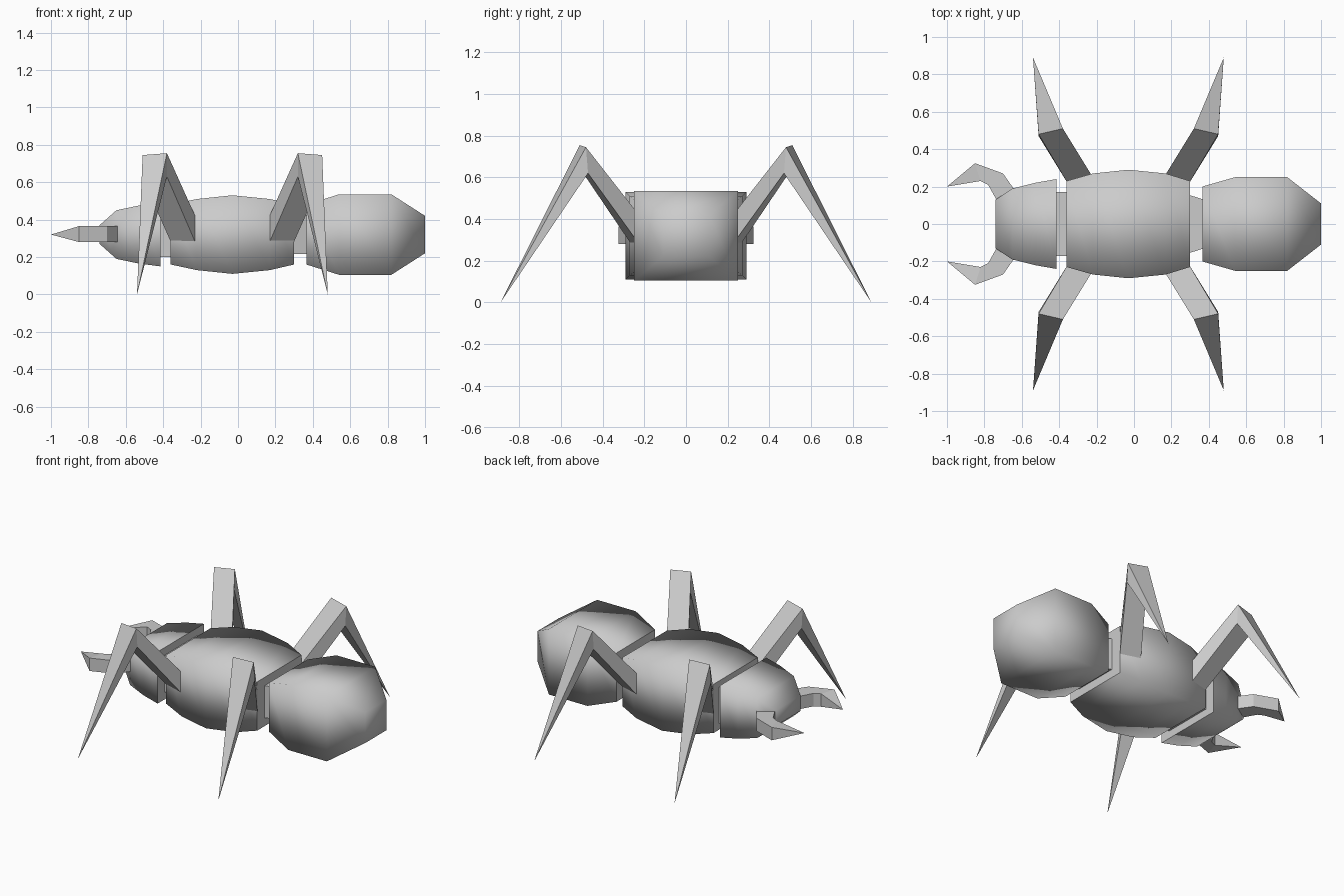
import bpy, bmesh

if "Cube" in bpy.data.objects:
    bpy.data.objects.remove(bpy.data.objects["Cube"])

CZ = 0.32       # height of the body axis
MID = -0.03     # x of the thorax centre

chitin = bpy.data.materials.new("grey_chitin")
chitin.diffuse_color = (0.6, 0.6, 0.6, 1)
chitin.use_nodes = True
chitin.node_tree.nodes["Principled BSDF"].inputs["Base Color"].default_value = chitin.diffuse_color


def loft(name, rings, smooth=False, sharp_caps=(True, True)):
    """Skin a list of four-cornered rings; a one-point ring closes to a tip."""
    bm = bmesh.new()
    vs = [[bm.verts.new(p) for p in r] for r in rings]
    for a, b in zip(vs, vs[1:]):
        for i in range(4):
            j = (i + 1) % 4
            if len(b) == 1:
                bm.faces.new((a[i], a[j], b[0]))
            else:
                bm.faces.new((a[i], a[j], b[j], b[i]))
    for ring, sharp in ((vs[0], sharp_caps[0]), (vs[-1], sharp_caps[1])):
        if len(ring) == 4:
            cap = bm.faces.new(ring)
            for e in cap.edges:
                e.smooth = not sharp
    bmesh.ops.recalc_face_normals(bm, faces=bm.faces)
    for f in bm.faces:
        f.smooth = smooth
    me = bpy.data.meshes.new(name)
    bm.to_mesh(me)
    bm.free()
    me.materials.append(chitin)
    ob = bpy.data.objects.new(name, me)
    bpy.context.collection.objects.link(ob)
    return ob


def body(name, sections, smooth=True, sharp_caps=(True, True)):
    """Square-section body part from (x, half width, half height)."""
    rings = [[(x, -w, CZ - h), (x, w, CZ - h), (x, w, CZ + h), (x, -w, CZ + h)]
             for x, w, h in sections]
    return loft(name, rings, smooth, sharp_caps)


# Body segments
body("head", [(-0.74, 0.13, 0.05), (-0.65, 0.19, 0.13), (-0.53, 0.22, 0.155),
              (-0.415, 0.24, 0.17)], sharp_caps=(False, True))
body("thorax", [(-0.36, 0.23, 0.16), (-0.22, 0.27, 0.19), (MID, 0.29, 0.21),
                (0.17, 0.27, 0.19), (0.30, 0.23, 0.16)])
body("abdomen", [(0.365, 0.20, 0.16), (0.54, 0.25, 0.215), (0.82, 0.25, 0.215),
                 (1.0, 0.11, 0.10)], sharp_caps=(True, False))

# Joints between the segments
body("neck", [(-0.43, 0.17, 0.12), (-0.34, 0.17, 0.12)], smooth=False)
body("waist", [(0.28, 0.16, 0.105), (0.39, 0.125, 0.105)], smooth=False)

# Legs: rear-left shape mirrored in x and y
leg = [
    [(-0.35, -0.21, 0.26), (-0.22, -0.25, 0.26), (-0.22, -0.25, 0.40), (-0.35, -0.21, 0.40)],
    [(-0.51, -0.47, 0.62), (-0.38, -0.50, 0.63), (-0.38, -0.51, 0.755), (-0.51, -0.48, 0.745)],
    [(-0.54, -0.89, 0.0)],
]
for xs, end in ((1, "front"), (-1, "rear")):
    for ys, side in ((1, "left"), (-1, "right")):
        loft(f"{end}_{side}_leg",
             [[(MID + xs * (x - MID), ys * y, z) for x, y, z in r] for r in leg])

# Mandibles: outer and inner outline points, then a curved-in tip
outline = [((-0.63, 0.17), (-0.73, 0.12)), ((-0.70, 0.27), (-0.78, 0.21)),
           ((-0.85, 0.325), (-0.82, 0.23))]
for s, side in ((-1, "left"), (1, "right")):
    rings = [[(o[0], s * o[1], 0.28), (i[0], s * i[1], 0.28),
              (i[0], s * i[1], 0.365), (o[0], s * o[1], 0.365)] for o, i in outline]
    loft(f"{side}_mandible", rings + [[(-1.0, s * 0.20, 0.32)]])
